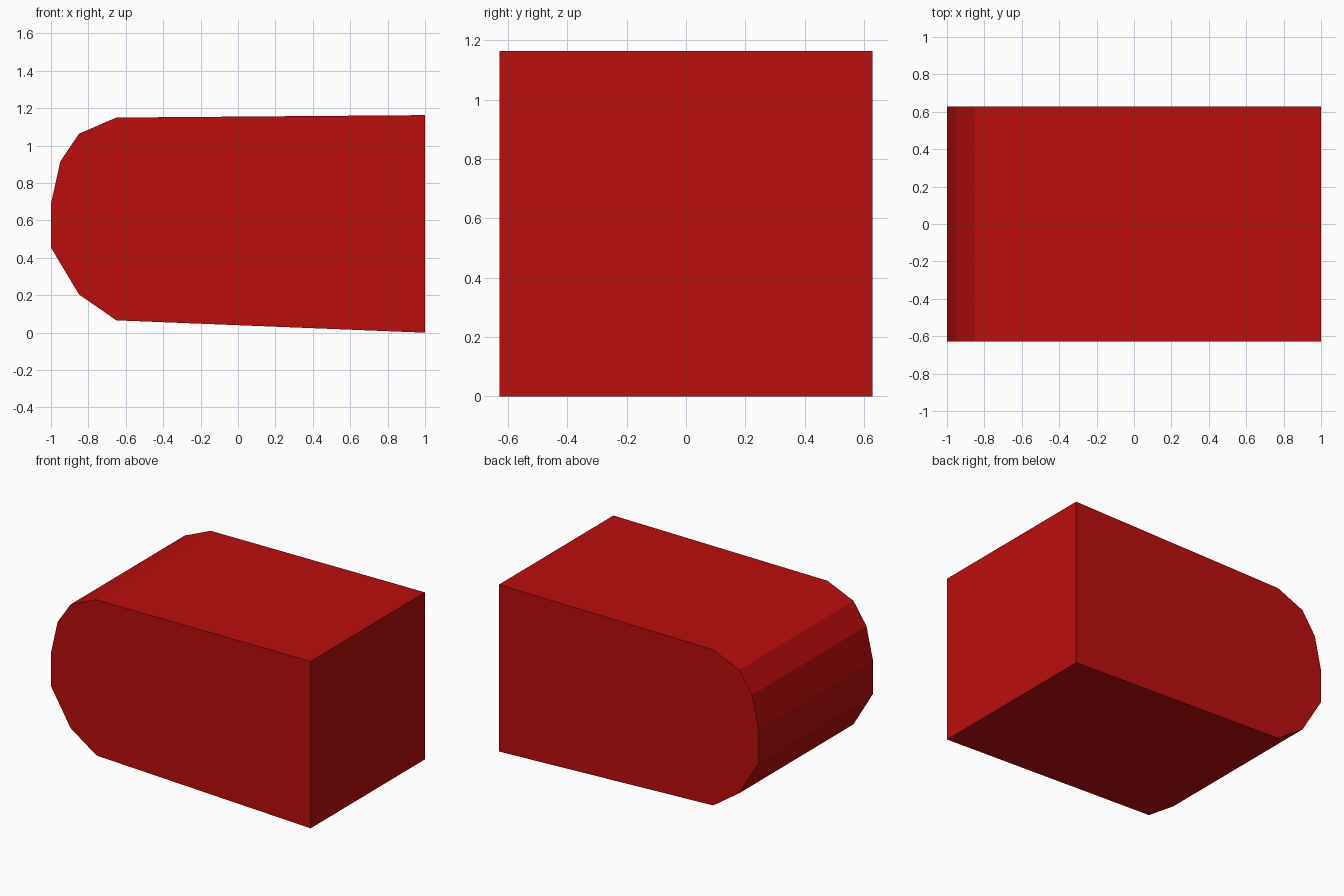
import bpy
import bmesh

if "Cube" in bpy.data.objects:
    bpy.data.objects.remove(bpy.data.objects["Cube"])

# Side profile (x, z): straight block with a faceted rounded left end
PROFILE = [(1, 0), (1, 1.163), (-0.65, 1.15), (-0.85, 1.064), (-0.95, 0.915),
           (-1, 0.69), (-1, 0.455), (-0.85, 0.204), (-0.65, 0.066)]
HALF_DEPTH = 0.629

# Extrude the profile along y
bm = bmesh.new()
face = bm.faces.new([bm.verts.new((x, -HALF_DEPTH, z)) for x, z in PROFILE])
ext = bmesh.ops.extrude_face_region(bm, geom=[face])
moved = [v for v in ext["geom"] if isinstance(v, bmesh.types.BMVert)]
bmesh.ops.translate(bm, verts=moved, vec=(0, 2 * HALF_DEPTH, 0))
if not face.is_valid or len(bm.faces) < len(PROFILE) + 2:
    bmesh.ops.holes_fill(bm, edges=bm.edges[:])
bmesh.ops.recalc_face_normals(bm, faces=bm.faces[:])
mesh = bpy.data.meshes.new("rounded_block")
bm.to_mesh(mesh)
bm.free()

# Red finish
red = bpy.data.materials.new("red")
red.diffuse_color = (0.5, 0.004, 0.004, 1)
red.use_nodes = True
red.node_tree.nodes["Principled BSDF"].inputs["Base Color"].default_value = red.diffuse_color
mesh.materials.append(red)

block = bpy.data.objects.new("rounded_block", mesh)
bpy.context.collection.objects.link(block)
